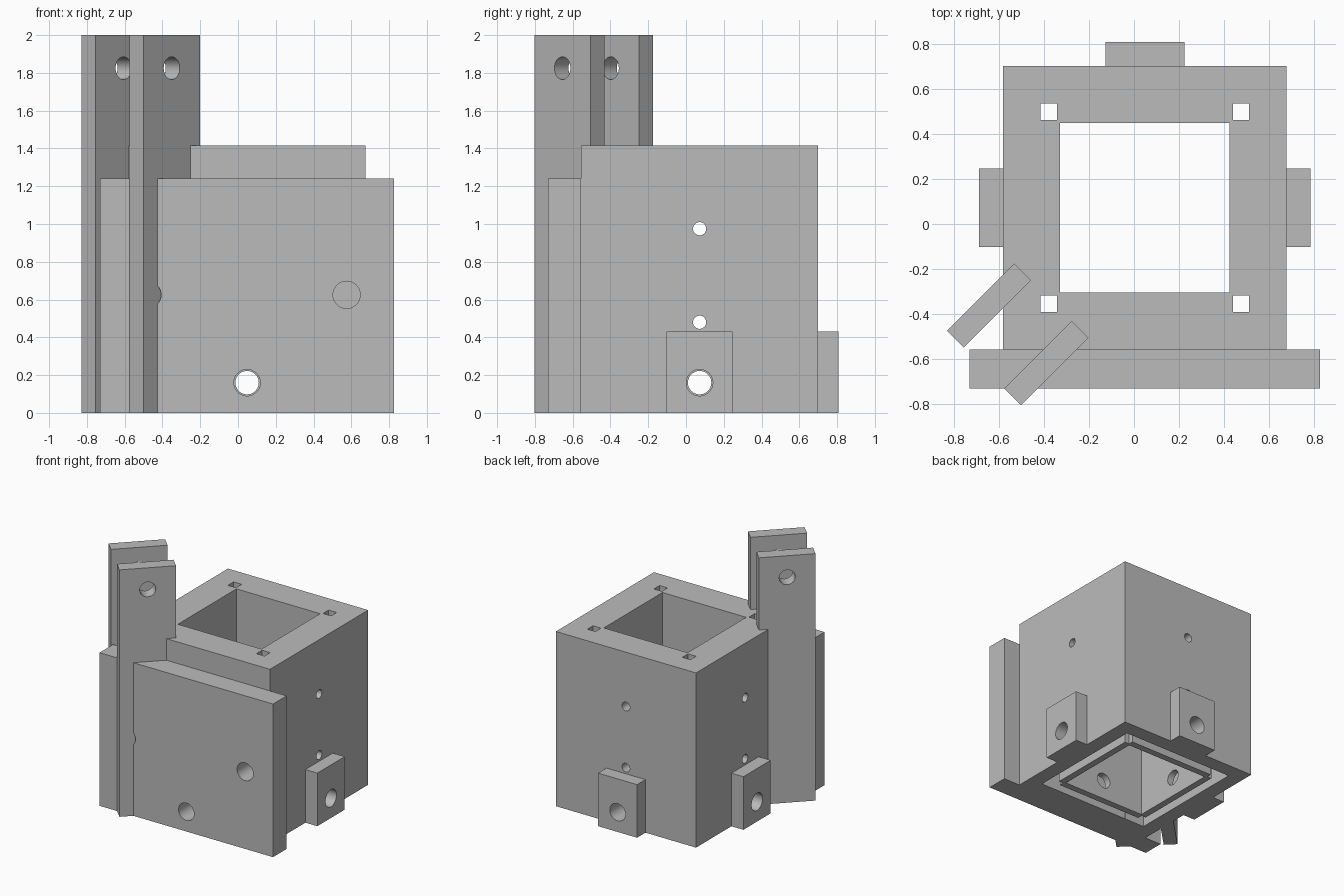
import bpy
import math
from mathutils import Vector

if "Cube" in bpy.data.objects:
    bpy.data.objects.remove(bpy.data.objects["Cube"])

CX, CY = 0.048, 0.072      # centre of the square body
HALF, TOP = 0.628, 1.415   # body half width and height
BORE = 0.375               # half width of the square bore

grey = bpy.data.materials.new("plain grey")
grey.diffuse_color = (0.5, 0.5, 0.5, 1)
grey.use_nodes = True
grey.node_tree.nodes["Principled BSDF"].inputs["Base Color"].default_value = grey.diffuse_color


def box(name, x0, x1, y0, y1, z0, z1, angle=0.0):
    bpy.ops.mesh.primitive_cube_add(
        size=1, location=((x0 + x1) / 2, (y0 + y1) / 2, (z0 + z1) / 2))
    o = bpy.context.object
    o.name = name
    o.scale = (x1 - x0, y1 - y0, z1 - z0)
    o.rotation_euler.z = angle
    bpy.ops.object.transform_apply(location=False, rotation=True, scale=True)
    o.data.materials.append(grey)
    return o


def square(name, half, z0, z1, x=CX, y=CY):
    return box(name, x - half, x + half, y - half, y + half, z0, z1)


def rod(center, direction, radius, length):
    bpy.ops.mesh.primitive_cylinder_add(
        vertices=40, radius=radius, depth=length, location=center,
        rotation=Vector(direction).to_track_quat('Z', 'Y').to_euler())
    o = bpy.context.object
    o.name = "hole_cutter"
    o.data.materials.append(grey)
    return o


def cut(target, cutters):
    for c in cutters:
        c.hide_render = True
        m = target.modifiers.new("cut", 'BOOLEAN')
        m.operation, m.solver, m.object = 'DIFFERENCE', 'EXACT', c
        bpy.ops.object.select_all(action='DESELECT')
        bpy.context.view_layer.objects.active = target
        target.select_set(True)
        bpy.ops.object.modifier_apply(modifier=m.name)
        bpy.data.objects.remove(c, do_unlink=True)
    bpy.ops.object.shade_smooth_by_angle(angle=math.radians(30))


def corner_slots():
    return [square("slot_cutter", 0.036, -0.1, 1.6, CX + sx * 0.426, CY + sy * 0.426)
            for sx in (-1, 1) for sy in (-1, 1)]


def bolt_holes(radius):
    return [rod((CX, CY, 0.16), d, radius, 3) for d in ((1, 0, 0), (0, 1, 0))]


# square body: bore, bottom groove, corner slots, bolt and pin holes
body = square("body", HALF, 0, TOP)
pins = [rod((CX, CY, z), d, 0.035, 3)
        for z in (0.48, 0.975) for d in ((1, 0, 0), (0, 1, 0))]
cut(body, [square("bore_cutter", BORE, -0.1, 1.6),
           square("groove_cutter", 0.505, -0.1, 0.3)]
    + corner_slots() + bolt_holes(0.07) + pins)

# inner collar standing inside the groove
collar = square("inner_collar", 0.43, 0, 0.3)
cut(collar, [square("bore_cutter", BORE, -0.1, 0.4)] + corner_slots() + bolt_holes(0.062))

# front plate with one through hole and two blind holes
plate = box("front_plate", -0.73, 0.825, -0.73, CY - HALF, 0, 1.24)
cut(plate, [rod((CX, -0.65, 0.16), (0, 1, 0), 0.07, 1)]
    + [rod((CX + s * 0.527, -0.7, 0.625), (0, 1, 0), 0.072, 0.28) for s in (-1, 1)])

# bolt lugs on the left, right and back
LUG = 0.175
for name, x0, x1, y0, y1 in (
        ("left_lug", CX - HALF - 0.107, CX - HALF, CY - LUG, CY + LUG),
        ("right_lug", CX + HALF, CX + HALF + 0.107, CY - LUG, CY + LUG),
        ("back_lug", CX - LUG, CX + LUG, CY + HALF, CY + HALF + 0.107)):
    cut(box(name, x0, x1, y0, y1, 0, 0.43), bolt_holes(0.07))

# pair of tall diagonal arms with a shared pivot hole
for name, x, y in (("rear_arm", -0.643, -0.361), ("front_arm", -0.388, -0.617)):
    arm = box(name, x - 0.211, x + 0.211, y - 0.0525, y + 0.0525, 0, 2, math.pi / 4)
    cut(arm, [rod((x, y, 1.825), (1, -1, 0), 0.06, 0.3)])
